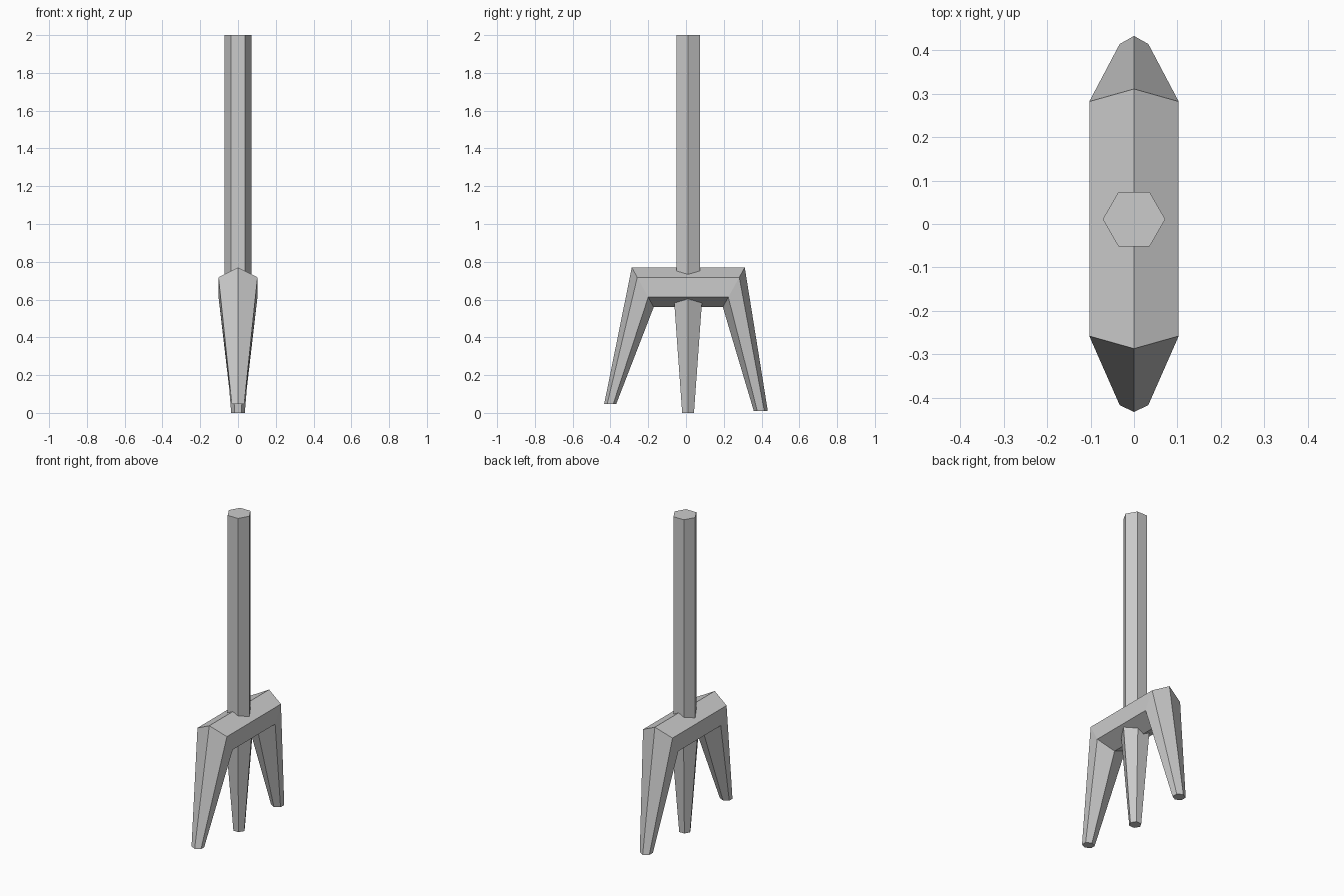
import bpy
from mathutils import Vector

if "Cube" in bpy.data.objects:
    bpy.data.objects.remove(bpy.data.objects["Cube"])

AXIS_Y = 0.011  # handle and middle tine sit slightly behind the centre


def hex_ring(centre, v, w):
    """Six points: v points to one corner, w is the sideways reach."""
    c, v, w = Vector(centre), Vector(v), Vector(w)
    return [c + v, c + v / 2 + w, c - v / 2 + w, c - v, c - v / 2 - w, c + v / 2 - w]


def loft(name, rings):
    """Join successive hexagon rings into a capped solid."""
    verts = [p for ring in rings for p in ring]
    n, last = 6, len(rings) - 1
    faces = [(r * n + i, r * n + (i + 1) % n, (r + 1) * n + (i + 1) % n, (r + 1) * n + i)
             for r in range(last) for i in range(n)]
    faces += [tuple(reversed(range(n))), tuple(range(last * n, last * n + n))]
    mesh = bpy.data.meshes.new(name)
    mesh.from_pydata(verts, [], faces)
    obj = bpy.data.objects.new(name, mesh)
    bpy.context.collection.objects.link(obj)
    return obj


def upright(name, levels):
    """Vertical hexagonal rod from (z, radius) pairs, corners facing the sides."""
    return loft(name, [hex_ring((0, AXIS_Y, z), (r, 0, 0), (0, r * 0.866, 0))
                       for z, r in levels])


# Handle and tapered middle tine
upright("handle", [(0.69, 0.072), (2.0, 0.072)])
upright("middle_tine", [(0.0, 0.036), (0.625, 0.088)])

# Crossbar and outer tines as one bent tube: (y, z), corner vector (y, z), half width
path = [((-0.401, 0.048), (-0.032, 0), 0.033),
        ((-0.229, 0.665), (-0.058, 0.105), 0.103),
        ((0.253, 0.665), (0.058, 0.105), 0.103),
        ((0.396, 0.01), (0.037, 0), 0.033)]
loft("crossbar_and_outer_tines",
     [hex_ring((0, *c), (0, *v), (-w, 0, 0)) for c, v, w in path])
